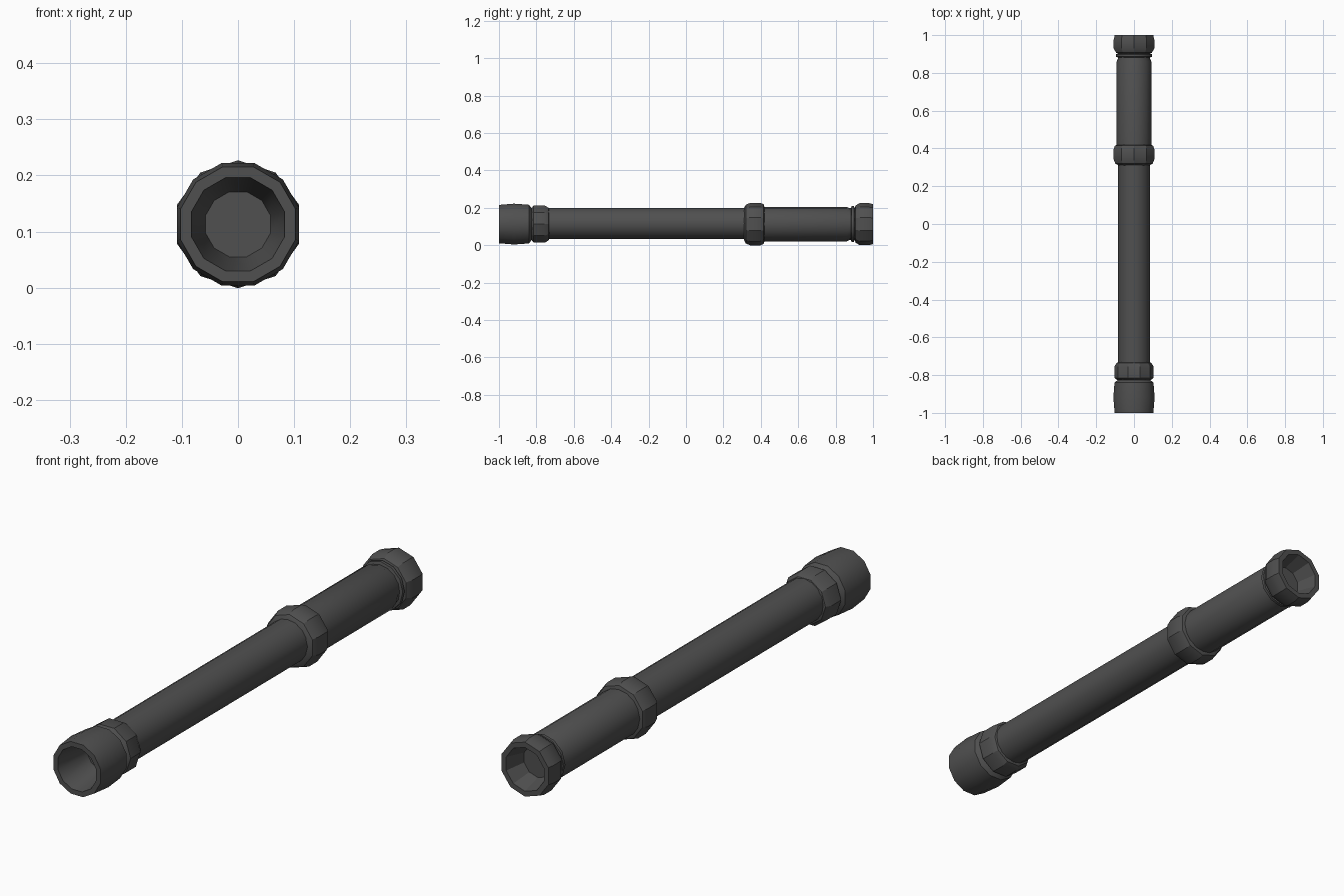
import bpy
import bmesh
import math

cube = bpy.data.objects.get("Cube")
if cube:
    bpy.data.objects.remove(cube, do_unlink=True)

AXIS_Z = 0.113

metal = bpy.data.materials.new("dark_grey_metal")
metal.use_nodes = True
GREY = (0.08, 0.08, 0.08, 1.0)
metal.diffuse_color = GREY
shader = metal.node_tree.nodes["Principled BSDF"]
shader.inputs["Base Color"].default_value = GREY
shader.inputs["Roughness"].default_value = 0.6


def turned(name, profile, sides, turn=0.0, z=AXIS_Z):
    """Turn (y, radius) points about the pipe axis and close both ends."""
    bm = bmesh.new()
    rings = []
    for y, r in profile:
        ring = []
        for i in range(sides):
            a = 2 * math.pi * (i + turn) / sides
            ring.append(bm.verts.new((r * math.cos(a), y, z + r * math.sin(a))))
        rings.append(ring)
    for a, b in zip(rings, rings[1:]):
        for i in range(sides):
            j = (i + 1) % sides
            bm.faces.new((a[i], a[j], b[j], b[i]))
    bm.faces.new(rings[0])
    bm.faces.new(rings[-1])
    bmesh.ops.recalc_face_normals(bm, faces=bm.faces[:])
    mesh = bpy.data.meshes.new(name)
    bm.to_mesh(mesh)
    bm.free()
    mesh.materials.append(metal)
    obj = bpy.data.objects.new(name, mesh)
    bpy.context.collection.objects.link(obj)
    bpy.ops.object.select_all(action="DESELECT")
    obj.select_set(True)
    bpy.context.view_layer.objects.active = obj
    bpy.ops.object.shade_smooth_by_angle(angle=math.radians(31))
    return obj


# Long front tube and slightly wider rear tube
turned("front_tube", [(-0.8, 0.084), (0.36, 0.084)], 16, z=0.116)
turned("rear_tube", [(0.36, 0.092), (0.86, 0.092), (0.875, 0.085), (0.92, 0.085)], 16)

# Hollow front socket, from the bore floor out over the rim and back
turned("front_socket", [(-0.85, 0.06), (-1.0, 0.086), (-1.0, 0.106),
                        (-0.92, 0.113), (-0.84, 0.107), (-0.825, 0.088),
                        (-0.8, 0.088)], 12, 0.5)

# Faceted collars
turned("front_collar", [(-0.825, 0.09), (-0.815, 0.104), (-0.755, 0.104),
                        (-0.735, 0.092), (-0.73, 0.08)], 10)
turned("middle_collar", [(0.31, 0.085), (0.32, 0.104), (0.345, 0.114),
                         (0.395, 0.114), (0.415, 0.106), (0.42, 0.09)], 10, 0.5)
turned("rear_neck_ring", [(0.882, 0.085), (0.886, 0.096), (0.898, 0.096),
                          (0.902, 0.085)], 12)

# Hollow rear socket
turned("rear_socket", [(0.9, 0.08), (0.907, 0.1), (0.93, 0.113), (0.975, 0.113),
                       (1.0, 0.107), (1.0, 0.086), (0.91, 0.06)], 10, 0.5)
